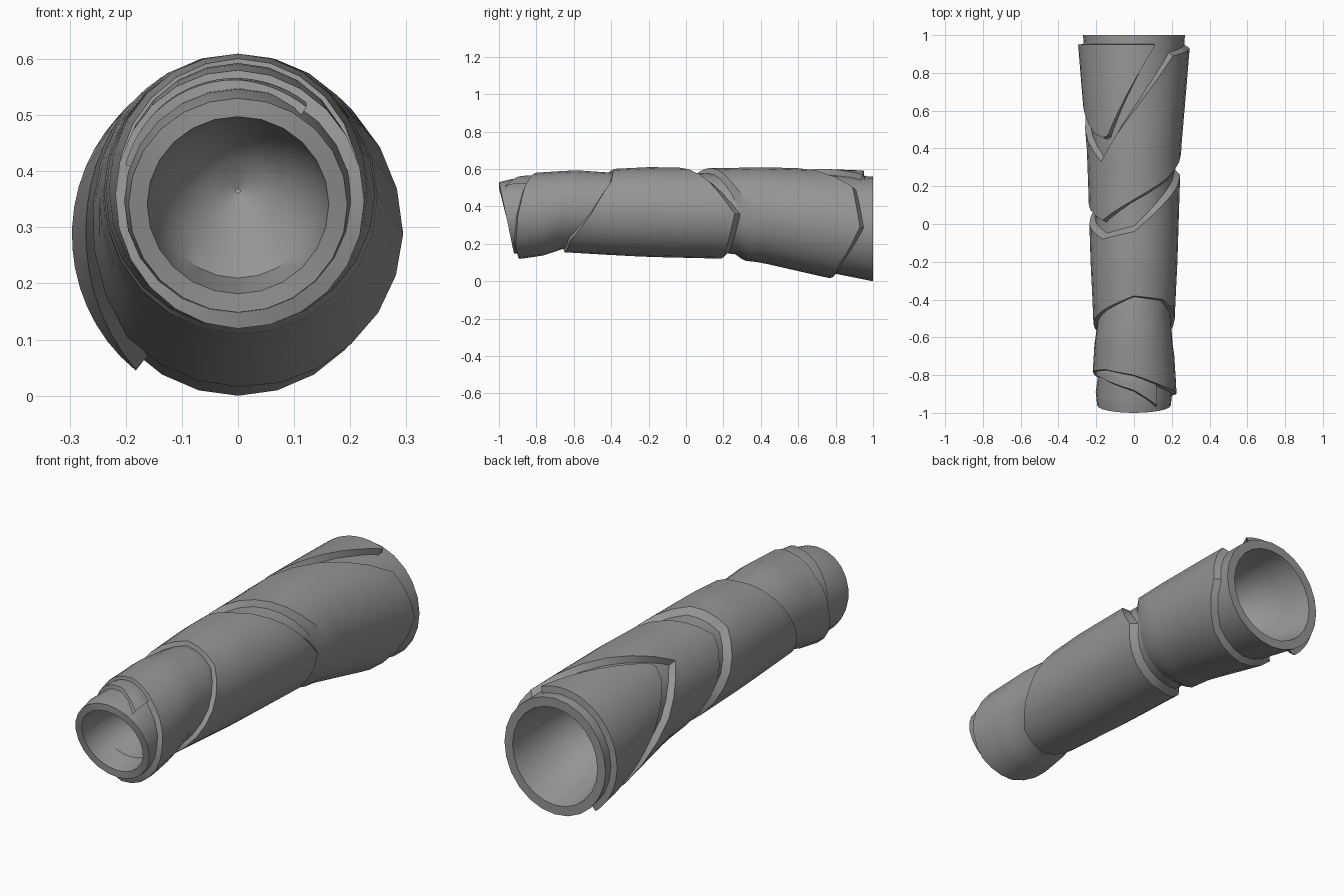
import bpy, bmesh
from math import sin, cos, radians

if "Cube" in bpy.data.objects:
    bpy.data.objects.remove(bpy.data.objects["Cube"])

cloth = bpy.data.materials.new("grey_cloth")
cloth.use_nodes = True
GREY = (0.3, 0.3, 0.3, 1)
cloth.diffuse_color = GREY
cloth.node_tree.nodes["Principled BSDF"].inputs["Base Color"].default_value = GREY

SEG = 24

# Sleeve envelope along its length: y, (top, bottom, half width)
ENVELOPE = [(-1, (.56, .115, .225)), (-.88, (.575, .12, .225)), (-.65, (.59, .155, .21)),
            (-.4, (.6, .14, .22)), (-.2, (.61, .13, .23)), (.22, (.605, .12, .243)),
            (.4, (.61, .1, .25)), (.75, (.6, .02, .28)), (1, (.59, -.03, .3))]


def lerp_table(table, v):
    """Piecewise linear lookup of tuples."""
    v = min(max(v, table[0][0]), table[-1][0])
    for (a, p), (b, q) in zip(table, table[1:]):
        if v <= b:
            t = (v - a) / (b - a)
            return [m + (n - m) * t for m, n in zip(p, q)]


def edge(*keys):
    """Wrapped edge: y given at angles (0 = +x, 90 = top), as a function of angle."""
    table = [(a, (y,)) for a, y in keys]
    return lambda ang: lerp_table(table, ang)[0]


def around(*ys):
    """Closed wrapped edge with y given every 45 degrees from +x over the top."""
    return edge(*[(i * 45, y) for i, y in enumerate(ys + ys[:1])])


def surface_point(ang, y, off, factor=1):
    top, bottom, half = lerp_table(ENVELOPE, y)
    c, s = cos(radians(ang)), sin(radians(ang))
    return ((half + off) * factor * c, y,
            (top + bottom) / 2 + ((top - bottom) / 2 + off) * factor * s)


def loft(name, rows, closed=True):
    bm = bmesh.new()
    grid = [[bm.verts.new(p) for p in row] for row in rows]
    n = len(grid[0])
    for a, b in zip(grid, grid[1:]):
        for i in range(n if closed else n - 1):
            j = (i + 1) % n
            bm.faces.new((a[i], a[j], b[j], b[i]))
    bmesh.ops.remove_doubles(bm, verts=bm.verts, dist=.0005)
    bmesh.ops.recalc_face_normals(bm, faces=bm.faces)
    mesh = bpy.data.meshes.new(name)
    bm.to_mesh(mesh)
    bm.free()
    mesh.materials.append(cloth)
    ob = bpy.data.objects.new(name, mesh)
    bpy.context.collection.objects.link(ob)
    bpy.ops.object.select_all(action='DESELECT')
    ob.select_set(True)
    bpy.context.view_layer.objects.active = ob
    bpy.ops.object.shade_smooth_by_angle(angle=radians(32))


def wrap(name, front, rear, off=0, front_ramp=None, rear_ramp=.03, rear_off=0, span=(0, 360)):
    """Cloth layer between two wrapped edges, with rims dropping to the core."""
    closed = span == (0, 360)
    count = SEG if closed else SEG + 1
    angles = [span[0] + (span[1] - span[0]) * i / SEG for i in range(count)]
    ramp = front_ramp or (lambda a: .012)
    rows = [[surface_point(a, front(a) - ramp(a), -.045) for a in angles]]
    for k in range(9):
        t = k / 8
        o = off + (rear_off - off) * max(0, t - .5) * 2
        rows.append([surface_point(a, front(a) + (rear(a) - front(a)) * t, o) for a in angles])
    rows.append([surface_point(a, rear(a) + rear_ramp, -.045) for a in angles])
    loft(name, rows, closed)


# Core sleeve: hollow bowl at each end, slanted front opening
ANGLES = [i * 360 / SEG for i in range(SEG)]
CORE = [(-.72, .02), (-.74, .3), (-.8, .57), (-.9, .74), (-1, .83), (-1, 1), (-.93, 1.04)]
CORE += [(-.8 + .1 * i, 1) for i in range(18)]
CORE += [(1, 1), (1, .84), (.85, .78), (.72, .6), (.65, .32), (.63, .02)]
core_rows = []
for y, factor in CORE:
    slant = .08 if y < -.85 else 0
    core_rows.append([surface_point(a, y + slant * (1 - sin(radians(a))) / 2, -.03, factor)
                      for a in ANGLES])
loft("core_sleeve", core_rows)

# Wrapped edges, each running around the arm
wrist_front = around(-.9, -.86, -.8, -.77, -.78, -.83, -.89, -.91)
forearm_front = around(-.5, -.4, -.38, -.45, -.53, -.6, -.65, -.62)
forearm_rear = around(.26, .12, -.04, -.08, .0, .12, .19, .22)
upper_front = around(.37, .24, .13, .02, .1, .25, .32, .35)
upper_rear = around(.93, .89, .6, .33, .5, .75, .77, .82)

# Overlapping layers
wrap("wrist_wrap", wrist_front, lambda a: forearm_front(a) + .02, rear_off=-.024)
wrap("forearm_wrap", forearm_front, forearm_rear, rear_ramp=.045)
slope = around(.1, .04, .015, .015, .02, .05, .08, .1)
wrap("upper_wrap", upper_front, upper_rear, front_ramp=slope)

# Pointed flap at the shoulder end and small strip at the wrist
flap_front = edge((68, .945), (125, .45), (145, .48), (180, .63), (232, .945))
wrap("shoulder_flap", flap_front, lambda a: .95, rear_ramp=.005, span=(68, 232))
strip_front = edge((55, -.96), (90, -.88), (150, -.81), (165, -.8))
wrap("wrist_strip", strip_front, lambda a: wrist_front(a) + .02, off=-.012,
     rear_off=-.02, span=(55, 165))
